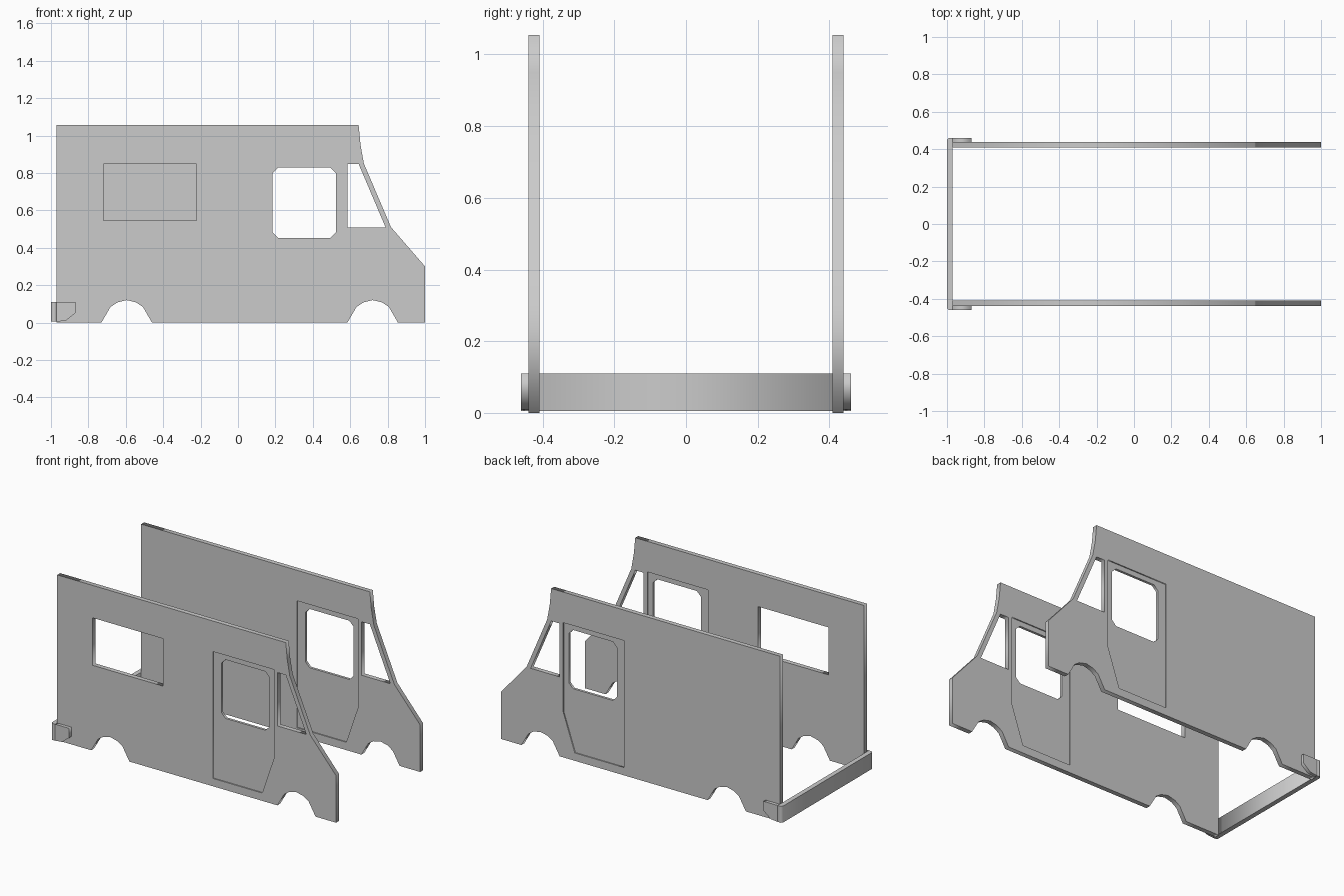
import bpy
import math

if "Cube" in bpy.data.objects:
    bpy.data.objects.remove(bpy.data.objects["Cube"])


def plate(name, loops, y, thickness, upright=True, z=0.0):
    """Flat plate with holes; the first loop is the outline, the rest are openings."""
    cu = bpy.data.curves.new(name, 'CURVE')
    cu.dimensions = '2D'
    cu.fill_mode = 'BOTH'
    cu.extrude = thickness / 2
    for pts in loops:
        sp = cu.splines.new('POLY')
        sp.points.add(len(pts) - 1)
        for p, (a, b) in zip(sp.points, pts):
            p.co = (a, b, 0, 1)
        sp.use_cyclic_u = True
    ob = bpy.data.objects.new(name, cu)
    bpy.context.collection.objects.link(ob)
    if upright:
        ob.rotation_euler.x = math.pi / 2
    ob.location = (0, y, z)
    bpy.ops.object.select_all(action='DESELECT')
    ob.select_set(True)
    bpy.context.view_layer.objects.active = ob
    bpy.ops.object.convert(target='MESH')
    return ob


def arch(cx):
    """Wheel arch points, running from front to back."""
    half = [(0.135, 0), (0.087, 0.083), (0.05, 0.108)]
    return ([(cx + a, b) for a, b in half] + [(cx, 0.12)]
            + [(cx - a, b) for a, b in reversed(half)])


def chamfered(x0, x1, z0, z1, c):
    return [(x0 + c, z0), (x1 - c, z0), (x1, z0 + c), (x1, z1 - c),
            (x1 - c, z1), (x0 + c, z1), (x0, z1 - c), (x0, z0 + c)]


# Side profiles
body = ([(-0.97, 0), (-0.97, 1.055), (0.645, 1.055), (0.655, 0.95), (0.673, 0.85),
         (0.818, 0.51), (1.0, 0.30), (1.0, 0)] + arch(0.72) + arch(-0.595))
quarter_window = [(0.585, 0.507), (0.79, 0.507), (0.645, 0.848), (0.585, 0.848)]
cargo_window = [(-0.72, 0.545), (-0.223, 0.545), (-0.223, 0.848), (-0.72, 0.848)]
door = [(0.13, 0.05), (0.478, 0.05), (0.56, 0.29), (0.56, 0.86), (0.13, 0.86)]
door_window = chamfered(0.185, 0.525, 0.453, 0.828, 0.03)
bumper_wing = [(-0.97, 0.005), (-0.92, 0.01), (-0.87, 0.05), (-0.87, 0.11), (-0.97, 0.11)]

# Side walls with slightly recessed doors, and bumper ends
for side, s in (("right", -1), ("left", 1)):
    openings = [quarter_window, door]
    if s < 0:
        openings.append(cargo_window)
    plate(side + "_side_wall", [body] + openings, s * 0.424, 0.03)
    plate(side + "_door", [door, door_window], s * 0.424, 0.016)
    plate(side + "_bumper_end", [bumper_wing], s * 0.4495, 0.021)

# Rear bumper bar with chamfered corners
bar = [(-0.97, -0.46), (-0.97, 0.46), (-0.99, 0.46), (-1.0, 0.45), (-1.0, -0.45), (-0.99, -0.46)]
plate("rear_bumper", [bar], 0, 0.105, upright=False, z=0.0575)
